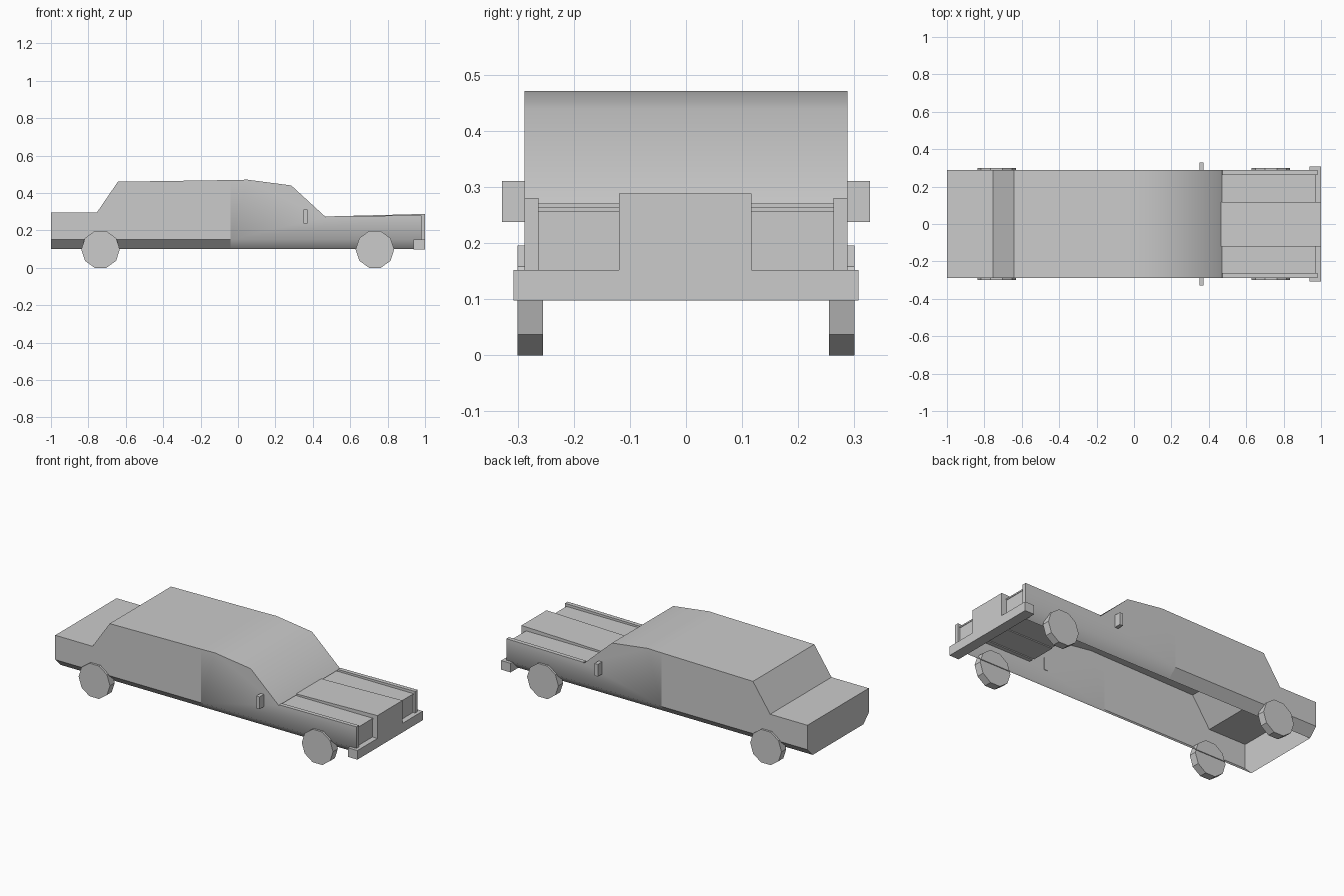
import bpy, bmesh, math
from mathutils import Matrix

if "Cube" in bpy.data.objects:
    bpy.data.objects.remove(bpy.data.objects["Cube"])

W = 0.288        # half width of the body
SILL, BOTTOM, TUCK = 0.15, 0.10, 0.05


def finish(name, bm, smooth=None):
    bmesh.ops.remove_doubles(bm, verts=bm.verts, dist=1e-5)
    bmesh.ops.recalc_face_normals(bm, faces=bm.faces)
    mesh = bpy.data.meshes.new(name)
    bm.to_mesh(mesh)
    bm.free()
    obj = bpy.data.objects.new(name, mesh)
    bpy.context.collection.objects.link(obj)
    if smooth:
        bpy.ops.object.select_all(action='DESELECT')
        obj.select_set(True)
        bpy.context.view_layer.objects.active = obj
        bpy.ops.object.shade_smooth_by_angle(angle=math.radians(smooth))
    return obj


def shell(name, profile, roof_segments, rear_wall=False, smooth=None):
    """Body skin, open below: side outline, roof strips and tucked-in sills."""
    bm = bmesh.new()

    def face(*pts):
        bm.faces.new([bm.verts.new(p) for p in pts])
    x0, x1 = profile[0][0], profile[-1][0]
    for s in (-1, 1):
        y, yi = s * W, s * (W - TUCK)
        face(*[(x, y, z) for x, z in profile], (x1, y, SILL), (x0, y, SILL))
        face((x0, y, SILL), (x1, y, SILL), (x1, yi, BOTTOM), (x0, yi, BOTTOM))
    for (xa, za), (xb, zb) in list(zip(profile, profile[1:]))[:roof_segments]:
        face((xa, -W, za), (xb, -W, zb), (xb, W, zb), (xa, W, za))
    if rear_wall:
        z0 = profile[0][1]
        face((x0, -W, z0), (x0, W, z0), (x0, W, SILL), (x0, W - TUCK, BOTTOM),
             (x0, TUCK - W, BOTTOM), (x0, -W, SILL))
    return finish(name, bm, smooth)


def prism(name, outline, y0, y1):
    """Side outline (x, z) extruded from y0 to y1."""
    bm = bmesh.new()
    f = bm.faces.new([bm.verts.new((x, y0, z)) for x, z in outline])
    new = bmesh.ops.extrude_face_region(bm, geom=[f])['geom']
    bmesh.ops.translate(bm, vec=(0, y1 - y0, 0),
                        verts=[v for v in new if isinstance(v, bmesh.types.BMVert)])
    return finish(name, bm)


def box(name, x0, x1, y0, y1, z0, z1):
    return prism(name, [(x0, z0), (x1, z0), (x1, z1), (x0, z1)], y0, y1)


# Body: flat rear half, smooth front half
shell("rear_body", [(-1, .295), (-.755, .295), (-.642, .46), (-.04, .469)], 3, rear_wall=True)
shell("front_body", [(-.04, .469), (.05, .471), (.285, .44), (.47, .27), (.472, .275), (.98, .28)],
      3, smooth=50)

# Hood with raised centre ending in the grille
prism("hood", [(.46, .274), (.46, .262), (.967, .262), (.967, .15), (1, .15), (1, .288)], -.119, .117)

for s, side in ((-1, "right"), (1, "left")):
    # Fender lip, lower hood and recessed headlight panel
    prism(side + "_fender_lip", [(.47, .25), (.98, .25), (.98, .28), (.472, .275)], s * .263, s * (W - .0005))
    box(side + "_fender_nose", .955, .98, s * .263, s * (W - .0005), .15, .278)
    box(side + "_lower_hood", .46, .97, s * .117, s * .263, .256, .264)
    box(side + "_headlight_panel", .955, .967, s * .117, s * .263, .12, .26)
    # Door mirror
    box(side + "_mirror", .35, .372, s * .285, s * .328, .238, .311)
    # Ten-sided wheels
    for x, end in ((-.735, "rear"), (.732, "front")):
        bm = bmesh.new()
        bmesh.ops.create_cone(bm, cap_ends=True, segments=10, radius1=.103, radius2=.103, depth=.045)
        bm.verts.ensure_lookup_table()
        a = math.atan2(bm.verts[0].co.y, bm.verts[0].co.x)
        turn = Matrix.Rotation(-a, 4, 'Z')
        place = Matrix.Translation((x, s * .2775, .098)) @ Matrix.Rotation(math.pi / 2, 4, 'X')
        bmesh.ops.transform(bm, matrix=place @ turn, verts=bm.verts)
        finish(f"{end}_{side}_wheel", bm)

# Front bumper
box("front_bumper", .938, 1, -.307, .307, .098, .152)
